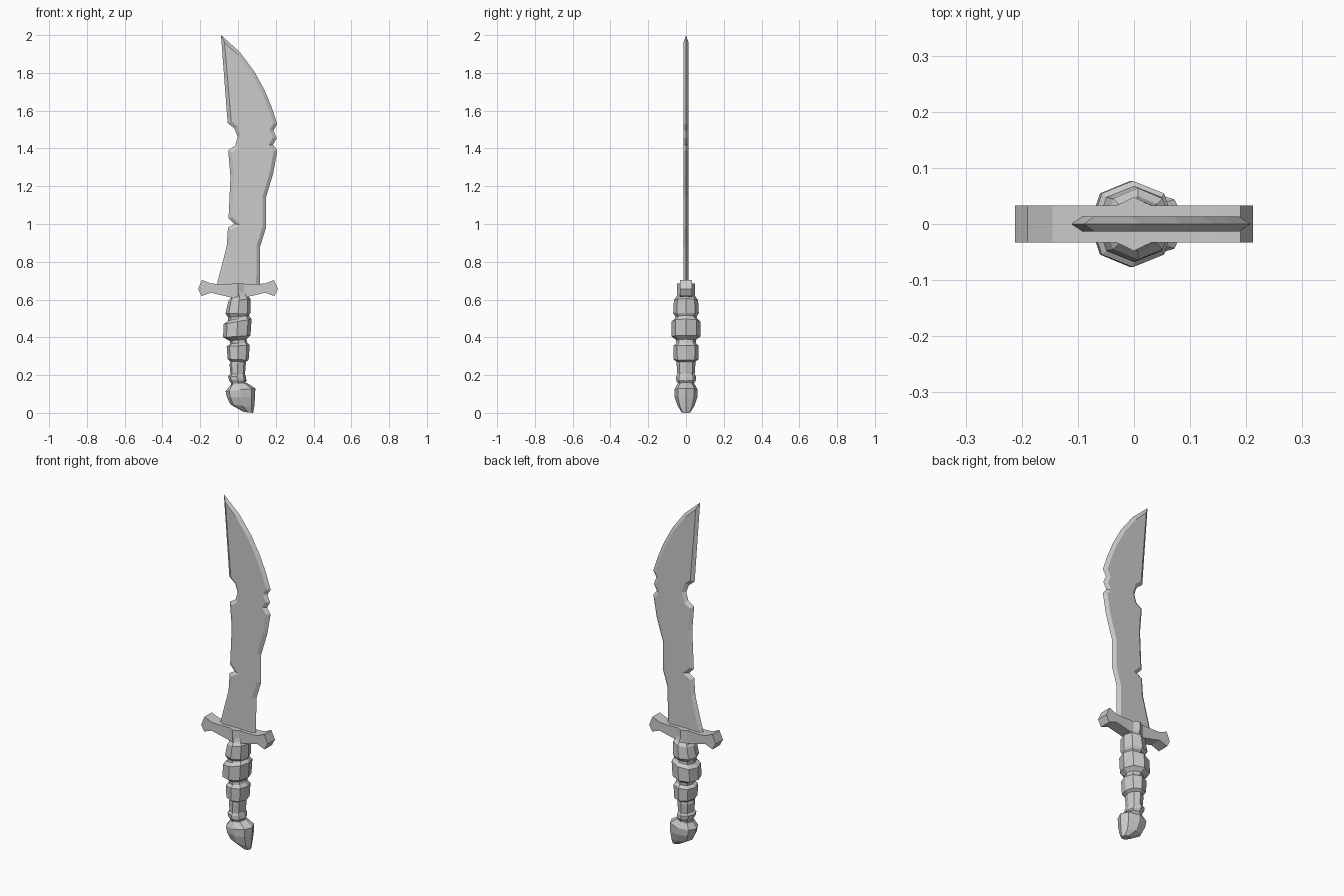
import bpy, bmesh, math
from mathutils import Vector


def finish(name, bm):
    bmesh.ops.recalc_face_normals(bm, faces=bm.faces)
    mesh = bpy.data.meshes.new(name)
    bm.to_mesh(mesh)
    bm.free()
    ob = bpy.data.objects.new(name, mesh)
    bpy.context.collection.objects.link(ob)
    return ob


def loft(name, rings):
    """Skin a list of equal-length point rings and cap both ends."""
    bm = bmesh.new()
    loops = [[bm.verts.new(p) for p in ring] for ring in rings]
    for a, b in zip(loops, loops[1:]):
        n = len(a)
        for i in range(n):
            bm.faces.new((a[i], a[(i + 1) % n], b[(i + 1) % n], b[i]))
    bm.faces.new(loops[0])
    bm.faces.new(loops[-1])
    return finish(name, bm)


def inset(points, width):
    """Move a clockwise outline inwards by width, limiting the mitres."""
    result = []
    n = len(points)
    for i in range(n):
        p, q, r = (Vector(points[j % n]) for j in (i - 1, i, i + 1))
        a, b = (q - p).normalized(), (r - q).normalized()
        na, nb = Vector((a.y, -a.x)), Vector((b.y, -b.x))
        m = (na + nb).normalized()
        result.append(tuple(q + m * width / max(m.dot(na), 0.45)))
    return result


# Blade: nicked outline with a sharp edge all round, clockwise from the tip
outline = [
    (-0.09, 2.0), (0.01, 1.91), (0.085, 1.81), (0.14, 1.71), (0.178, 1.62),
    (0.208, 1.53), (0.188, 1.495), (0.205, 1.455), (0.185, 1.42), (0.208, 1.39),
    (0.187, 1.27), (0.148, 1.14), (0.148, 0.98), (0.117, 0.88), (0.115, 0.65),
    (-0.12, 0.65), (-0.06, 0.88), (-0.053, 0.98), (-0.02, 1.0), (-0.05, 1.03),
    (-0.04, 1.25), (-0.052, 1.39), (-0.015, 1.415), (-0.002, 1.46),
    (-0.018, 1.505), (-0.055, 1.535)]
inner = inset(outline, 0.019)
loft("blade", [[(x, y, z) for x, z in pts] for pts, y in
               ((inner, -0.013), (outline, 0), (inner, 0.013))])

# Guard: flared crossbar, half profile mirrored
half = [(0.115, 0.683), (0.145, 0.685), (0.19, 0.704), (0.212, 0.655),
        (0.193, 0.618), (0.145, 0.636), (0.04, 0.612)]
bar = half + [(-x, z) for x, z in reversed(half)]
loft("guard", [[(x, y, z) for x, z in bar] for y in (-0.033, 0.033)])

# Collar: pointed block in the middle of the guard
hexagon = [(0, 0.048), (0.035, 0.031), (0.035, -0.031),
           (0, -0.048), (-0.035, -0.031), (-0.035, 0.031)]
loft("guard_collar", [[(x, y, z) for x, y in hexagon] for z in (0.6, 0.684)])


def grip_ring(xl, zl, xr, zr, hy):
    """Tilted eight-sided ring with corners on the x and y axes."""
    ring = []
    for i in range(8):
        a = i * math.pi / 4
        c, s = math.cos(a), math.sin(a)
        k = 1.0 if i % 2 == 0 else 1.06
        t = 0.5 + 0.5 * c * k
        ring.append((xl + (xr - xl) * t, hy * s * min(k, 1.0),
                     zl + (zr - zl) * t))
    return ring


# Grip: bound segments separated by grooves
grip = [
    (-0.035, 0.64, 0.045, 0.64, 0.045),
    (-0.038, 0.61, 0.052, 0.62, 0.05),
    (-0.052, 0.59, 0.066, 0.605, 0.064),
    (-0.066, 0.525, 0.066, 0.53, 0.068),
    (-0.052, 0.505, 0.058, 0.515, 0.056),
    (-0.052, 0.488, 0.06, 0.512, 0.058),
    (-0.076, 0.47, 0.072, 0.497, 0.077),
    (-0.079, 0.40, 0.066, 0.41, 0.077),
    (-0.045, 0.382, 0.045, 0.39, 0.052),
    (-0.04, 0.365, 0.048, 0.375, 0.052),
    (-0.06, 0.352, 0.062, 0.358, 0.067),
    (-0.055, 0.285, 0.056, 0.28, 0.065),
    (-0.04, 0.272, 0.04, 0.27, 0.049),
    (-0.045, 0.258, 0.042, 0.265, 0.05),
    (-0.04, 0.205, 0.037, 0.205, 0.046),
    (-0.052, 0.195, 0.042, 0.19, 0.053),
    (-0.048, 0.175, 0.045, 0.17, 0.052),
    (-0.036, 0.155, 0.038, 0.16, 0.043),
    (-0.036, 0.13, 0.045, 0.145, 0.043)]
loft("grip", [grip_ring(*r) for r in grip])

# Pommel: faceted knob hooked to the right
pommel = [
    (-0.04, 0.148, 0.045, 0.16, 0.045),
    (-0.066, 0.115, 0.092, 0.13, 0.062),
    (-0.058, 0.08, 0.09, 0.085, 0.06),
    (-0.04, 0.045, 0.086, 0.03, 0.045),
    (0.03, 0.005, 0.08, 0.0, 0.022)]
loft("pommel", [grip_ring(*r) for r in pommel])
